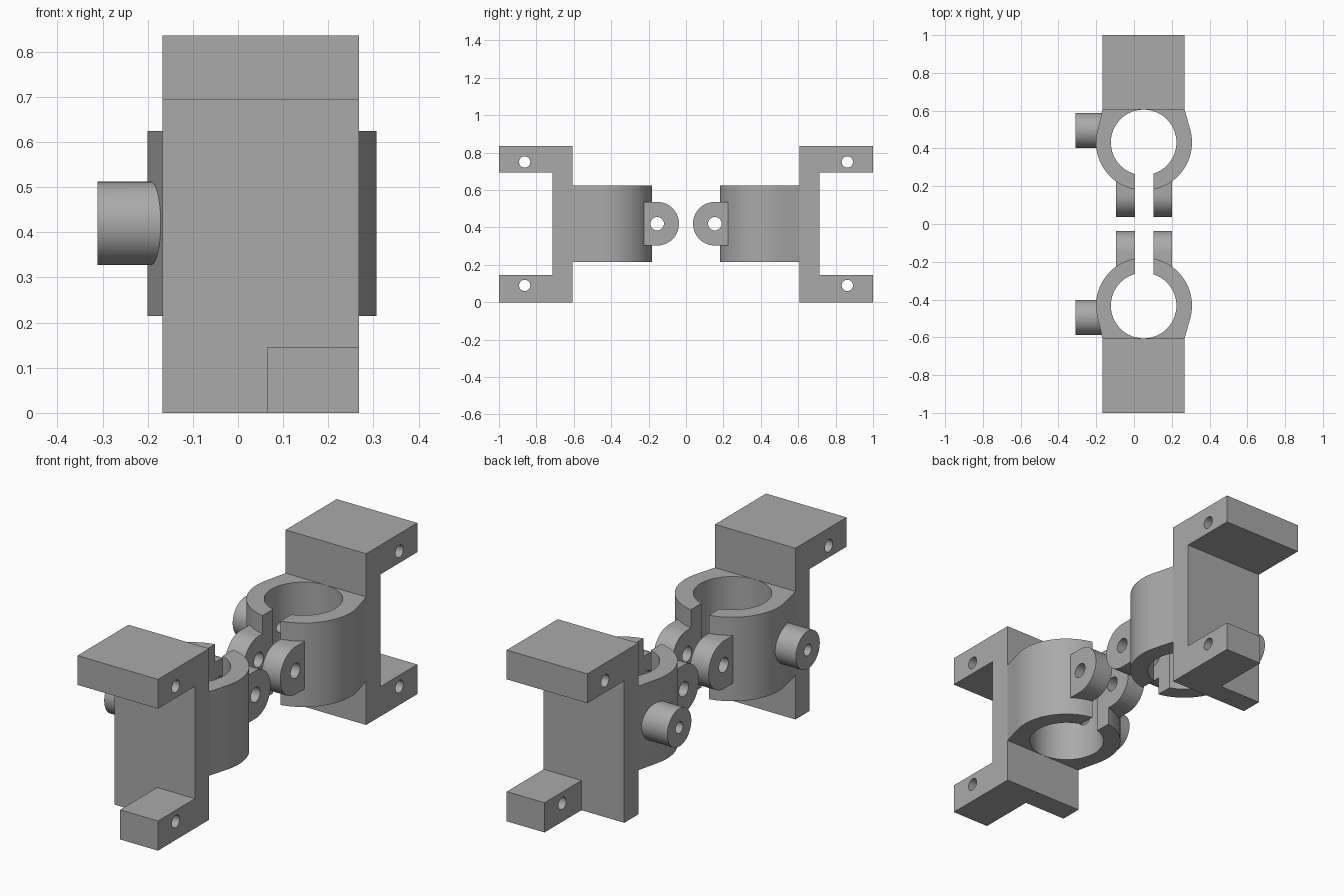
import bpy, bmesh, math
from mathutils import Matrix, Vector

cube = bpy.data.objects.get("Cube")
if cube:
    bpy.data.objects.remove(cube, do_unlink=True)

grey = bpy.data.materials.new("plain grey")
grey.use_nodes = True
grey.diffuse_color = (0.4, 0.4, 0.4, 1)
grey.node_tree.nodes["Principled BSDF"].inputs["Base Color"].default_value = (0.4, 0.4, 0.4, 1)

CX, CY, CZ = 0.053, 0.432, 0.42      # clamp centre
LEFT, RIGHT = -0.167, 0.268          # bracket width
PLATE_IN, PLATE_OUT = 0.606, 0.715   # bracket wall


def prism(name, points, axis, lo, hi):
    """Extrude a 2D profile along x (points are y, z) or z (points are x, y)."""
    bm = bmesh.new()
    place = (lambda p: (lo, *p)) if axis == "x" else (lambda p: (*p, lo))
    face = bm.faces.new([bm.verts.new(place(p)) for p in points])
    moved = bmesh.ops.extrude_face_region(bm, geom=[face])["geom"]
    step = Vector((hi - lo, 0, 0)) if axis == "x" else Vector((0, 0, hi - lo))
    bmesh.ops.translate(bm, vec=step, verts=[v for v in moved if isinstance(v, bmesh.types.BMVert)])
    bmesh.ops.recalc_face_normals(bm, faces=bm.faces)
    mesh = bpy.data.meshes.new(name)
    bm.to_mesh(mesh)
    bm.free()
    mesh.materials.append(grey)
    obj = bpy.data.objects.new(name, mesh)
    bpy.context.collection.objects.link(obj)
    return obj


def arc(x, y, r, start=0, end=360, steps=64):
    count = steps if end - start == 360 else steps + 1
    angles = [math.radians(start + (end - start) * i / steps) for i in range(count)]
    return [(x + r * math.cos(a), y + r * math.sin(a)) for a in angles]


def rect(x0, y0, x1, y1):
    return [(x0, y0), (x1, y0), (x1, y1), (x0, y1)]


def combine(target, tool, operation):
    mod = target.modifiers.new(operation.title(), "BOOLEAN")
    mod.operation, mod.object, mod.solver = operation, tool, "EXACT"
    bpy.context.view_layer.objects.active = target
    bpy.ops.object.modifier_apply(modifier=mod.name)
    bpy.data.objects.remove(tool, do_unlink=True)


# Bracket: wall with a wide upper foot and a narrow lower foot
bracket = prism("back_bracket", [
    (PLATE_IN, 0), (1, 0), (1, 0.145), (PLATE_OUT, 0.145),
    (PLATE_OUT, 0.693), (1, 0.693), (1, 0.836), (PLATE_IN, 0.836)], "x", LEFT, RIGHT)
combine(bracket, prism("notch", rect(PLATE_OUT, -0.1, 1.1, 0.3), "x", -0.3, 0.064), "DIFFERENCE")
for z in (0.09, 0.75):
    combine(bracket, prism("mount_hole", arc(0.8625, z, 0.03, steps=32), "x", -0.4, 0.4), "DIFFERENCE")

# Clamp ring: round front with straight flanks running to the bracket corners
R = 0.254


def tangent_angle(px):
    dx, dy = px - CX, PLATE_IN - CY
    turn = math.acos(R / math.hypot(dx, dy))
    return math.degrees(math.atan2(dy, dx) + (turn if dx < 0 else -turn))


outline = arc(CX, CY, R, tangent_angle(LEFT) - 360, tangent_angle(RIGHT), 56)
outline += [(RIGHT, PLATE_IN), (LEFT, PLATE_IN)]
clamp = prism("back_clamp", outline, "z", 0.215, 0.625)

# Side boss and the two pinch lugs
combine(clamp, prism("boss", arc(0.4955, CZ, 0.0925, steps=48), "x", -0.311, -0.14), "UNION")
lug_profile = arc(0.154, CZ, 0.1165, 90, 270, 28) + [(0.225, CZ - 0.1165), (0.225, CZ + 0.1165)]
for lo, hi in ((-0.149, -0.049), (0.049, 0.149)):
    combine(clamp, prism("lug", lug_profile, "x", CX + lo, CX + hi), "UNION")

# Bore, slit, lug bolt hole and boss hole
bore_radius = PLATE_IN - CY - 0.0005
combine(clamp, prism("bore", arc(CX - 0.002, CY, bore_radius), "z", 0, 1), "DIFFERENCE")
combine(clamp, prism("slit", rect(CX - 0.049, 0, CX + 0.049, CY), "z", 0, 1), "DIFFERENCE")
combine(clamp, prism("bolt_hole", arc(0.154, CZ, 0.036, steps=32), "x", -0.25, 0.4), "DIFFERENCE")
combine(clamp, prism("boss_hole", arc(0.4955, CZ, 0.028, steps=32), "x", -0.5, -0.05), "DIFFERENCE")

# Mirrored front half, then smooth shading on the round faces
parts = [bracket, clamp]
for part in list(parts):
    twin = part.copy()
    twin.data = part.data.copy()
    twin.name = part.name.replace("back", "front")
    twin.data.transform(Matrix.Scale(-1, 4, (0, 1, 0)))
    twin.data.flip_normals()
    bpy.context.collection.objects.link(twin)
    parts.append(twin)

bpy.ops.object.select_all(action="DESELECT")
for part in parts:
    part.select_set(True)
bpy.context.view_layer.objects.active = clamp
bpy.ops.object.shade_smooth_by_angle(angle=math.radians(25))
